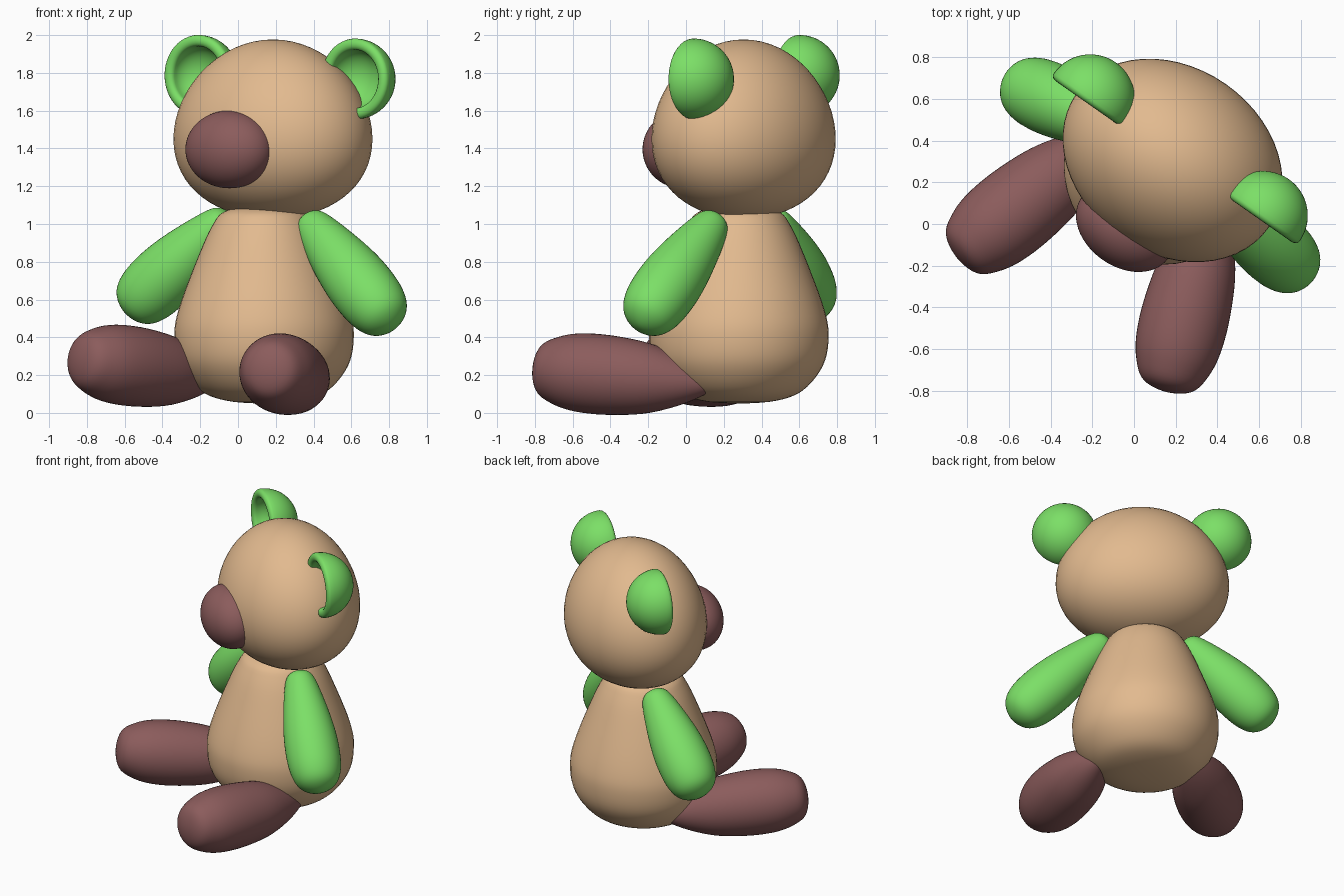
import bpy, bmesh, math
from mathutils import Vector, Matrix

if "Cube" in bpy.data.objects:
    bpy.data.objects.remove(bpy.data.objects["Cube"])

TURN = math.radians(-35)                     # the bear is turned about z
FWD = Vector((math.sin(TURN), -math.cos(TURN), 0))


def material(name, rgb):
    m = bpy.data.materials.new(name)
    m.diffuse_color = (*rgb, 1)
    m.use_nodes = True
    m.node_tree.nodes["Principled BSDF"].inputs["Base Color"].default_value = m.diffuse_color
    return m


TAN = material("tan", (0.76, 0.49, 0.275))
GREEN = material("green", (0.20, 0.74, 0.135))
BROWN = material("brown", (0.26, 0.107, 0.107))


def finish(bm, name, mat):
    bmesh.ops.remove_doubles(bm, verts=bm.verts, dist=1e-5)
    bmesh.ops.recalc_face_normals(bm, faces=bm.faces)
    for f in bm.faces:
        f.smooth = True
    me = bpy.data.meshes.new(name)
    bm.to_mesh(me)
    bm.free()
    me.materials.append(mat)
    ob = bpy.data.objects.new(name, me)
    bpy.context.collection.objects.link(ob)
    return ob


def smooth_profile(pts, steps=5):
    """Catmull-Rom curve through (radius, height) points."""
    p = [Vector(q) for q in pts]
    p = [Vector((-p[1].x, p[1].y))] + p + [Vector((-p[-2].x, p[-2].y))]
    out = []
    for a, b, c, d in zip(p, p[1:], p[2:], p[3:]):
        for i in range(steps):
            t = i / steps
            v = 0.5 * (2 * b + (c - a) * t + (2 * a - 5 * b + 4 * c - d) * t * t
                       + (3 * b - a - 3 * c + d) * t ** 3)
            out.append((max(v.x, 0), v.y))
    return out + [tuple(p[-2])]


def lathe(name, profile, origin, axis, mat, sides=48):
    """Revolve (radius, height) points about an axis through origin."""
    axis = Vector(axis)
    rot = axis.to_track_quat('Z', 'Y')
    bm = bmesh.new()
    rings = []
    for r, h in profile:
        rings.append([bm.verts.new(Vector(origin) + rot @ Vector(
            (r * math.cos(2 * math.pi * k / sides), r * math.sin(2 * math.pi * k / sides), h)))
            for k in range(sides)])
    for a, b in zip(rings, rings[1:]):
        for k in range(sides):
            n = (k + 1) % sides
            bm.faces.new((a[k], a[n], b[n], b[k]))
    return finish(bm, name, mat)


def limb(name, start, end, radii, mat):
    """Tapered limb: radii are (radius, fraction of length)."""
    d = Vector(end) - Vector(start)
    lathe(name, smooth_profile([(r, t * d.length) for r, t in radii]), start, d, mat)


def ellipsoid(name, centre, size, mat, drop=0.0):
    """Turned ellipsoid; drop lowers its widest level by that share of its half height."""
    bm = bmesh.new()
    bmesh.ops.create_uvsphere(bm, u_segments=56, v_segments=32, radius=1)
    for v in bm.verts:
        v.co.z -= drop * (1 - v.co.z ** 2)
    bm.transform(Matrix.LocRotScale(Vector(centre), Matrix.Rotation(TURN, 3, 'Z'), Vector(size)))
    return finish(bm, name, mat)


# Head and muzzle
ellipsoid("head", (0.185, 0.305, 1.502), (0.563, 0.447, 0.475), TAN, drop=0.11)
ellipsoid("muzzle", (-0.045, -0.02, 1.395), (0.254, 0.185, 0.206), BROWN)

# Pear-shaped body
lathe("body", smooth_profile([(0, 0.05), (0.2, 0.065), (0.34, 0.12), (0.445, 0.25), (0.475, 0.4),
                              (0.452, 0.55), (0.36, 0.8), (0.275, 0.99), (0.2, 1.07), (0, 1.11)]),
      (0.138, 0.28, 0), (0, 0, 1), TAN)

# Arms
ARM = [(0, 0), (0.065, 0.02), (0.105, 0.11), (0.155, 0.4), (0.174, 0.63), (0.162, 0.83), (0.11, 0.95), (0, 1)]
limb("right_arm", (0.36, 0.165, 1.035), (0.82, -0.25, 0.46), ARM, GREEN)
limb("left_arm", (-0.045, 0.44, 1.045), (-0.59, 0.685, 0.53), ARM, GREEN)

# Legs
LEG = [(0, 0), (0.095, 0.12), (0.178, 0.34), (0.209, 0.56), (0.208, 0.75), (0.178, 0.88), (0.12, 0.97), (0, 1)]
limb("right_leg", (0.395, 0.155, 0.15), (0.155, -0.805, 0.235), LEG, BROWN)
limb("left_leg", (-0.09, 0.447, 0.185), (-0.85, -0.16, 0.285), LEG, BROWN)

# Ears: hollow half spheres opening forwards
R, LIP = 0.214, 0.03
EAR = [(R * math.sin(a), R * math.cos(a)) for a in (math.pi / 2 * i / 14 for i in range(15))]
EAR += [(R - LIP + LIP * math.cos(a), -0.025 * math.sin(a)) for a in (math.pi * i / 8 for i in range(1, 9))]
EAR += [((R - 2 * LIP) * math.cos(a), 0.12 * math.sin(a)) for a in (math.pi / 2 * i / 12 for i in range(1, 13))]
for name, pos in (("right_ear", (0.62, 0.04, 1.768)), ("left_ear", (-0.21, 0.6, 1.787))):
    lathe(name, EAR, pos, -FWD, GREEN)
